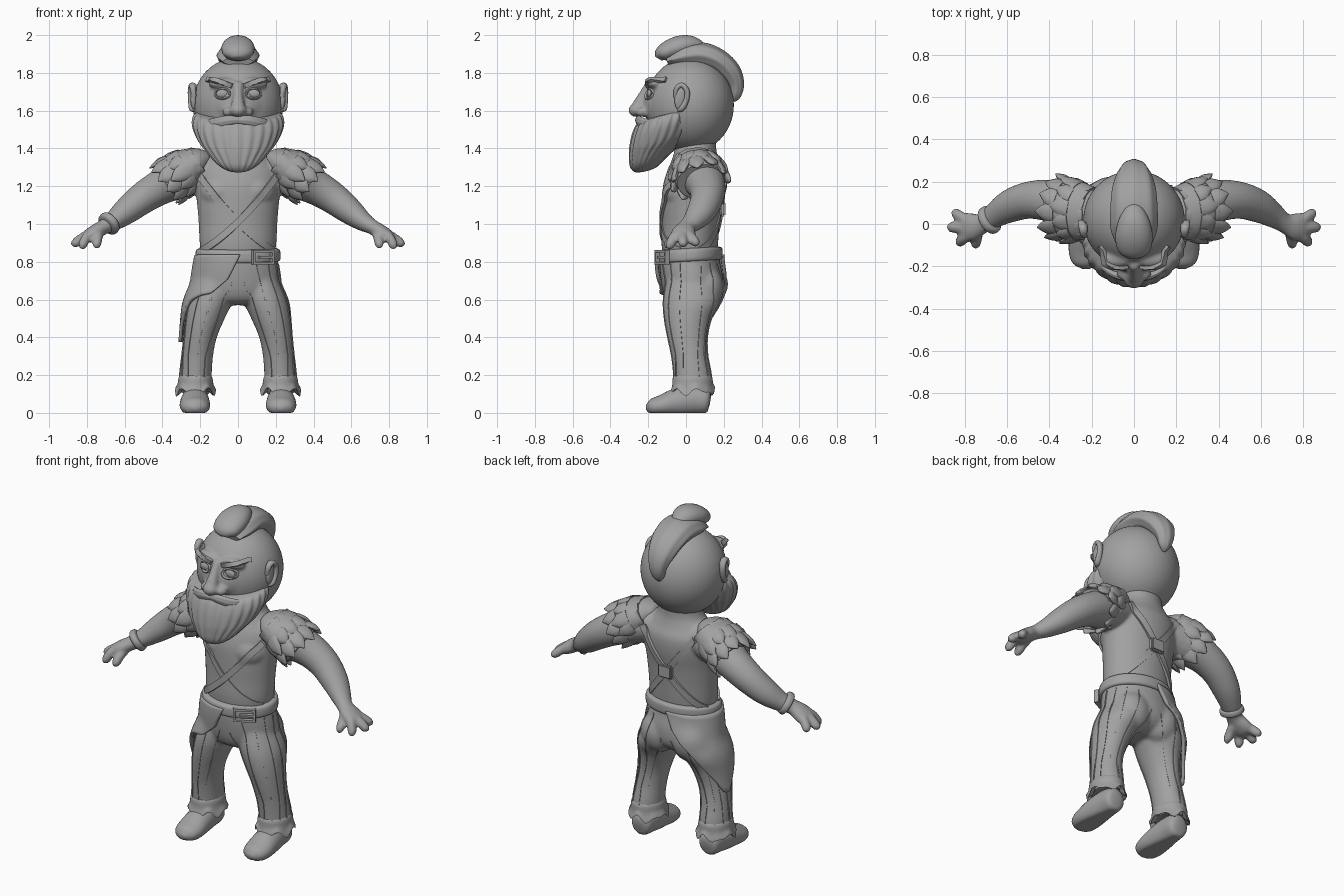
import bpy, bmesh, random
from math import sin, cos, pi, radians
from mathutils import Vector, Matrix
from mathutils.bvhtree import BVHTree

random.seed(4)
cube = bpy.data.objects.get("Cube")
if cube:
    bpy.data.objects.remove(cube)
X, Y, Z = Vector((1, 0, 0)), Vector((0, 1, 0)), Vector((0, 0, 1))

clay = bpy.data.materials.new("clay grey")
clay.use_nodes = True
GREY = (0.36, 0.36, 0.36, 1)
clay.diffuse_color = GREY
clay.node_tree.nodes["Principled BSDF"].inputs["Base Color"].default_value = GREY


def finish(name, bm, mirror=False, voxel=0, angle=50):
    """Turn a bmesh into an object, optionally mirrored and fused by voxels."""
    if mirror:
        copy = bmesh.ops.duplicate(bm, geom=bm.verts[:] + bm.edges[:] + bm.faces[:])
        for v in copy["geom"]:
            if isinstance(v, bmesh.types.BMVert):
                v.co.x *= -1
    bmesh.ops.recalc_face_normals(bm, faces=bm.faces)
    me = bpy.data.meshes.new(name)
    bm.to_mesh(me)
    bm.free()
    me.materials.append(clay)
    me.polygons.foreach_set("use_smooth", [True] * len(me.polygons))
    me.set_sharp_from_angle(angle=radians(angle))
    ob = bpy.data.objects.new(name, me)
    bpy.context.collection.objects.link(ob)
    if voxel:
        rm = ob.modifiers.new("fuse", "REMESH")
        rm.mode, rm.voxel_size, rm.use_smooth_shade = "VOXEL", voxel, True
        sm = ob.modifiers.new("relax", "SMOOTH")
        sm.factor, sm.iterations = 0.5, 5
    return ob


def loft(bm, secs, ref=X, axis=None, n=20, steps=4, groove=0, freq=0):
    """Smooth tube through sections (x, y, z, radius along ref, other radius)."""
    pts, last = [], len(secs) - 1
    for i in range(last):
        q = [secs[min(max(i + k, 0), last)] for k in (-1, 0, 1, 2)]
        for s in range(steps):
            t = s / steps
            pts.append([0.5 * (2 * b + (c - a) * t + (2 * a - 5 * b + 4 * c - d) * t * t
                               + (3 * b - a - 3 * c + d) * t ** 3) for a, b, c, d in zip(*q)])
    pts.append(secs[-1])
    rings = []
    for i, p in enumerate(pts):
        lo, hi = pts[max(i - 1, 0)], pts[min(i + 1, len(pts) - 1)]
        t = axis or (Vector(hi[:3]) - Vector(lo[:3])).normalized()
        a = (ref - t * ref.dot(t)).normalized()
        b = t.cross(a)
        ring = []
        for k in range(n):
            g = 2 * pi * k / n
            m = 1 + groove * cos(freq * g)
            ring.append(bm.verts.new(Vector(p[:3]) + a * cos(g) * max(p[3], .002) * m
                                     + b * sin(g) * max(p[4], .002) * m))
        rings.append(ring)
    for r, s in zip(rings, rings[1:]):
        for k in range(n):
            bm.faces.new((r[k], r[(k + 1) % n], s[(k + 1) % n], s[k]))
    bm.faces.new(rings[0])
    bm.faces.new(rings[-1])
    return rings


def upright(rows, x=0):
    return [(x, cy, z, rx, ry) for z, cy, rx, ry in rows]


def blob(bm, loc, size, rot=Matrix()):
    m = Matrix.Translation(loc) @ rot @ Matrix.Diagonal((*size, 1))
    bmesh.ops.create_uvsphere(bm, u_segments=48, v_segments=28, radius=1, matrix=m)


def box(bm, loc, size, rot=Matrix()):
    bmesh.ops.create_cube(bm, size=1, matrix=Matrix.Translation(loc) @ rot @ Matrix.Diagonal((*size, 1)))


def ribbon(bm, hits, width, thick):
    """Flat band laid over surface hits (point, normal)."""
    prev = None
    for i, (p, nrm) in enumerate(hits):
        t = hits[min(i + 1, len(hits) - 1)][0] - hits[max(i - 1, 0)][0]
        s = t.cross(nrm).normalized() * width / 2
        ring = [bm.verts.new(p + s * a + nrm * h) for a, h in
                ((-1, -.008), (1, -.008), (1, thick), (-1, thick))]
        if prev:
            for k in range(4):
                bm.faces.new((prev[k], prev[(k + 1) % 4], ring[(k + 1) % 4], ring[k]))
        else:
            bm.faces.new(ring)
        prev = ring
    bm.faces.new(prev)


def surface(ob):
    return BVHTree.FromObject(ob, bpy.context.evaluated_depsgraph_get())


def path(tree, y, ends, steps=18):
    """Surface hits, seen along y, below a quadratic path of three (x, z) points."""
    (x0, z0), (x1, z1), (x2, z2) = ends
    hits = []
    for i in range(steps + 1):
        t = i / steps
        l = (2 * (t - .5) * (t - 1), 4 * t * (1 - t), 2 * t * (t - .5))
        p = Vector((l[0] * x0 + l[1] * x1 + l[2] * x2, y, l[0] * z0 + l[1] * z1 + l[2] * z2))
        hit = tree.ray_cast(p, Y if y < 0 else -Y)
        if hit[0]:
            hits.append(hit[:2])
    return hits


# Torso, arms and hands
bm = bmesh.new()
loft(bm, upright([(.8, .02, .19, .14), (.9, .02, .203, .15), (1.0, .025, .208, .152), (1.1, .03, .216, .157),
                  (1.2, .04, .226, .162), (1.28, .05, .22, .15), (1.34, .05, .175, .125),
                  (1.4, .05, .13, .11), (1.5, .05, .115, .11)]), axis=Z, n=40)
for s in (1, -1):
    blob(bm, (s * .085, -.02, 1.17), (.115, .098, .1))
    loft(bm, [(s * x, y, z, a, b) for x, y, z, a, b in (
        (.13, .06, 1.28, .1, .09), (.28, .08, 1.25, .115, .11), (.4, .11, 1.2, .1, .095),
        (.5, .112, 1.14, .088, .085), (.59, .083, 1.07, .078, .072), (.66, .04, 1.015, .06, .053),
        (.71, .005, .985, .047, .04), (.76, -.012, .955, .065, .04), (.8, -.015, .93, .066, .034),
        (.82, -.015, .918, .04, .02))], ref=Y)
    # Three fingers and a thumb
    for x0, y0, x1, y1, z1 in ((.79, .015, .845, .05, .9), (.79, -.02, .865, -.015, .895),
                               (.785, -.05, .825, -.085, .885), (.735, -.03, .75, -.095, .89)):
        loft(bm, [(s * x0, y0, .945, .026, .026), (s * (x0 + x1) / 2, (y0 + y1) / 2, .925, .027, .026),
                  (s * x1, y1, z1, .025, .024), (s * (x1 + .012), y1, z1 - .012, .01, .01)], ref=Y, n=12)
body = finish("torso_and_arms", bm, voxel=.009)

# Head with nose and brow ridge
bm = bmesh.new()
blob(bm, (0, .02, 1.63), (.24, .234, .252))
blob(bm, (0, -.05, 1.63), (.18, .178, .16))
loft(bm, [(0, -.19, 1.75, .025, .02), (0, -.225, 1.68, .027, .028), (0, -.258, 1.61, .038, .034),
          (0, -.25, 1.575, .025, .02)])
blob(bm, (0, -.262, 1.602), (.045, .043, .036))
for s in (1, -1):
    blob(bm, (s * .05, -.23, 1.592), (.032, .036, .026))
    blob(bm, (s * .08, -.165, 1.745), (.08, .04, .03))
head = finish("head", bm, voxel=.01)

# Ears
bm = bmesh.new()
lean = Matrix.Rotation(radians(-8), 4, "X") @ Matrix.Rotation(radians(12), 4, "Z")
blob(bm, (.232, -.025, 1.67), (.019, .036, .068), lean)
loft(bm, [(.232, -.055, 1.67, .012, .01), (.238, -.05, 1.715, .016, .014), (.24, -.022, 1.735, .02, .014),
          (.248, .005, 1.705, .018, .014), (.247, .002, 1.655, .017, .014), (.24, -.022, 1.612, .02, .016),
          (.232, -.045, 1.6, .006, .006)], n=12)
finish("ears", bm, mirror=True)

# Beard with strand grooves, sheared so the sides rise to the ears
bm = bmesh.new()
loft(bm, upright([(1.6, -.07, .205, .13), (1.59, -.085, .232, .17), (1.54, -.1, .24, .183),
                  (1.47, -.125, .212, .173), (1.42, -.165, .168, .135), (1.37, -.2, .118, .095),
                  (1.335, -.21, .065, .06), (1.325, -.21, .02, .02)]), axis=Z, n=144, groove=.018, freq=24)
for v in bm.verts:
    v.co.z += .25 * (v.co.y + .03)
finish("beard", bm, angle=80)
bm = bmesh.new()
loft(bm, [(-.01, -.25, 1.55, .014, .018), (.05, -.25, 1.548, .018, .026), (.11, -.23, 1.535, .016, .028),
          (.16, -.19, 1.53, .012, .022), (.205, -.14, 1.54, .003, .006)], ref=Y, n=32, groove=.05, freq=8)
finish("moustache", bm, mirror=True, angle=80)

# Swept crest of hair
bm = bmesh.new()
loft(bm, [(0, -.145, 1.875, .03, .02), (0, -.125, 1.9, .075, .045), (0, -.06, 1.93, .088, .058),
          (0, .01, 1.945, .075, .055), (0, .07, 1.94, .045, .035), (0, .1, 1.93, .01, .01)], n=32)
finish("hair_front", bm)
bm = bmesh.new()
loft(bm, [(0, -.1, 1.86, .08, .02), (0, -.02, 1.885, .108, .055), (0, .08, 1.895, .108, .065),
          (0, .17, 1.865, .1, .06), (0, .235, 1.805, .08, .055), (0, .265, 1.74, .055, .042),
          (0, .262, 1.68, .035, .028), (0, .25, 1.65, .008, .008)], n=40, groove=.03, freq=8)
finish("hair_back", bm)

# Eyes with lids, and eyebrows
face = surface(head)
bm = bmesh.new()
eye = face.ray_cast(Vector((.082, -1, 1.69)), Y)[0]
blob(bm, eye, (.034, .013, .023))
for lift in (1, -1):
    lid = []
    for k in range(7):
        a = pi * k / 6
        x, z = .082 + .039 * cos(a), 1.69 + lift * .026 * sin(a)
        lid.append((*face.ray_cast(Vector((x, -1, z)), Y)[0], .008, .007))
    loft(bm, lid, ref=Y, n=8)
finish("eyes", bm, mirror=True)
bm = bmesh.new()
ribbon(bm, path(face, -1, ((.03, 1.73), (.095, 1.752), (.16, 1.762))), .026, .014)
finish("eyebrows", bm, mirror=True)

# Crossed straps front and back, with a plate where they meet behind
skin = surface(body)
bm = bmesh.new()
for s in (1, -1):
    ribbon(bm, path(skin, -1, ((s * .2, 1.25), (0, 1.01), (s * -.185, .86))), .036, .01 + s * .004)
    ribbon(bm, path(skin, 1, ((s * .17, 1.3), (0, 1.08), (s * -.185, .86))), .036, .01 + s * .004)
finish("cross_straps", bm, angle=30)
bm = bmesh.new()
box(bm, skin.ray_cast(Vector((0, 1, 1.08)), -Y)[0] + Y * .01, (.09, .03, .08))
bmesh.ops.bevel(bm, geom=bm.edges[:], offset=.008, segments=2, affect="EDGES")
finish("back_plate", bm, angle=30)

# Shaggy shoulder pads: a dome with rows of tufts
bm = bmesh.new()
dome = [(.15, .05, 1.355, .05, .03), (.2, .052, 1.335, .115, .075), (.255, .06, 1.3, .138, .108),
        (.315, .07, 1.262, .142, .118), (.37, .08, 1.225, .128, .108)]
loft(bm, dome, ref=Y, n=32)
along = Vector((.77, .1, -.55)).normalized()
side = (Y - along * Y.dot(along)).normalized()
up = along.cross(side)
for row, (x, y, z, a, b) in enumerate(dome[1:4]):
    for k in range(11):
        g = 2 * pi * (k + row * .5) / 11
        out = side * cos(g) * a + up * sin(g) * b
        base = Vector((x, y, z)) + out * .92
        way = (along + out.normalized() * random.uniform(.08, .35)).normalized()
        end = random.uniform(.085, .115)
        loft(bm, [(*base, .045, .014), (*(base + way * end * .55), .038, .017),
                  (*(base + way * end), .003, .003)], ref=side * -sin(g) + up * cos(g), n=10, steps=3)
finish("shoulder_fur", bm, mirror=True)

# Bracelet on the right wrist
bm = bmesh.new()
loft(bm, [(-.668, .03, 1.015, .05, .045), (-.674, .026, 1.01, .068, .062), (-.692, .013, .995, .068, .062),
          (-.698, .009, .99, .045, .04)], ref=Y, n=24)
finish("bracelet", bm)

# Trousers
bm = bmesh.new()
loft(bm, upright([(.86, .02, .2, .155), (.8, .02, .212, .16), (.72, .03, .225, .165),
                  (.64, .035, .225, .155), (.59, .03, .17, .12), (.57, .03, .08, .06)]), axis=Z, n=40)
for s in (1, -1):
    blob(bm, (s * .1, .105, .66), (.11, .095, .12))
    loft(bm, [(s * x, y, z, a, b) for x, y, z, a, b in (
        (.11, .03, .72, .1, .13), (.145, .03, .6, .12, .15), (.175, .01, .5, .105, .125),
        (.2, .008, .4, .088, .105), (.215, .02, .3, .083, .096), (.224, .035, .2, .085, .1),
        (.225, .035, .13, .085, .1))], axis=Z, n=32)
trousers = finish("trousers", bm, voxel=.011)

# Raised seams running down each leg
cloth = surface(trousers)
bm = bmesh.new()
for k in range(-4, 5):
    way = Vector((cos(k * pi / 6), sin(k * pi / 6), 0))
    hits = []
    for i in range(25):
        z = .79 - .6 * i / 24
        start = Vector((min(max(.12 + (.7 - z) * .25, .1), .22), .025, z))
        hit = cloth.ray_cast(start, way)
        if hit[0] and hit[0].x > .03:
            hits.append(hit[:2])
    ribbon(bm, hits, .007, .004)
finish("trouser_seams", bm, mirror=True)

# Ragged cuffs
bm = bmesh.new()
rings = loft(bm, upright([(.205, .035, .078, .092), (.185, .035, .09, .105), (.145, .035, .095, .108),
                          (.105, .035, .108, .118), (.125, .035, .08, .09)], x=.225), axis=Z, n=40)
for k in range(40):
    g = 2 * pi * k / 40
    drop = .014 * sin(5 * g) + .01 * sin(8 * g + 1) + .006
    for j, r in enumerate(rings[5:]):
        r[k].co.z += drop * min(1, j / 6)
finish("trouser_cuffs", bm, mirror=True)

# Shoes
bm = bmesh.new()
loft(bm, [(.225, .128, .06, .02, .02), (.225, .112, .062, .058, .064), (.226, .04, .068, .068, .078),
          (.228, -.05, .056, .077, .074), (.228, -.13, .038, .08, .056), (.226, -.185, .03, .062, .042),
          (.225, -.212, .028, .018, .012)], n=28)
for v in bm.verts:
    v.co.z = max(v.co.z, 0)
finish("shoes", bm, mirror=True)

# Belt and buckle
bm = bmesh.new()
loft(bm, upright([(.8, .02, .2, .15), (.806, .02, .222, .17), (.835, .02, .226, .174),
                  (.864, .02, .219, .169), (.872, .02, .19, .14)]), axis=Z, n=40)
for v in bm.verts:
    v.co.z += .06 * v.co.y
finish("belt", bm, angle=40)
bm = bmesh.new()
turn = Matrix.Rotation(radians(27), 4, "Z")
mid = Vector((.132, -.127, .824))
for dx, dz, w, h in ((0, .032, .125, .013), (0, -.032, .125, .013), (.056, 0, .013, .077),
                     (-.056, 0, .013, .077), (.015, 0, .08, .012)):
    box(bm, mid + turn @ Vector((dx, 0, dz)), (w, .026, h), turn)
finish("buckle", bm, angle=30)

# Leather flap draped over the right hip
bm = bmesh.new()
drop = [.13, .21, .22, .25, .38, .47, .47, .43, .36, .21, .1]
grid = []
for i in range(41):
    u = i / 40 * (len(drop) - 1)
    j = min(int(u), len(drop) - 2)
    length = drop[j] + (drop[j + 1] - drop[j]) * (u - j)
    g = radians(-95 + 185 * i / 40)
    way = Vector((-cos(g), sin(g), 0))
    col = []
    for m in range(15):
        z = .84 - length * m / 14
        start = Vector((-min(.84 - z, .4) * .5, .03, z))
        hit = cloth.ray_cast(start, way)
        col.append(bm.verts.new((hit[0] or start + way * .15) + way * .018))
    grid.append(col)
for a, b in zip(grid, grid[1:]):
    for m in range(14):
        bm.faces.new((a[m], a[m + 1], b[m + 1], b[m]))
flap = finish("hip_flap", bm)
soft = flap.modifiers.new("relax", "SMOOTH")
soft.iterations = 2
shell = flap.modifiers.new("thickness", "SOLIDIFY")
shell.thickness, shell.offset = .018, 0
